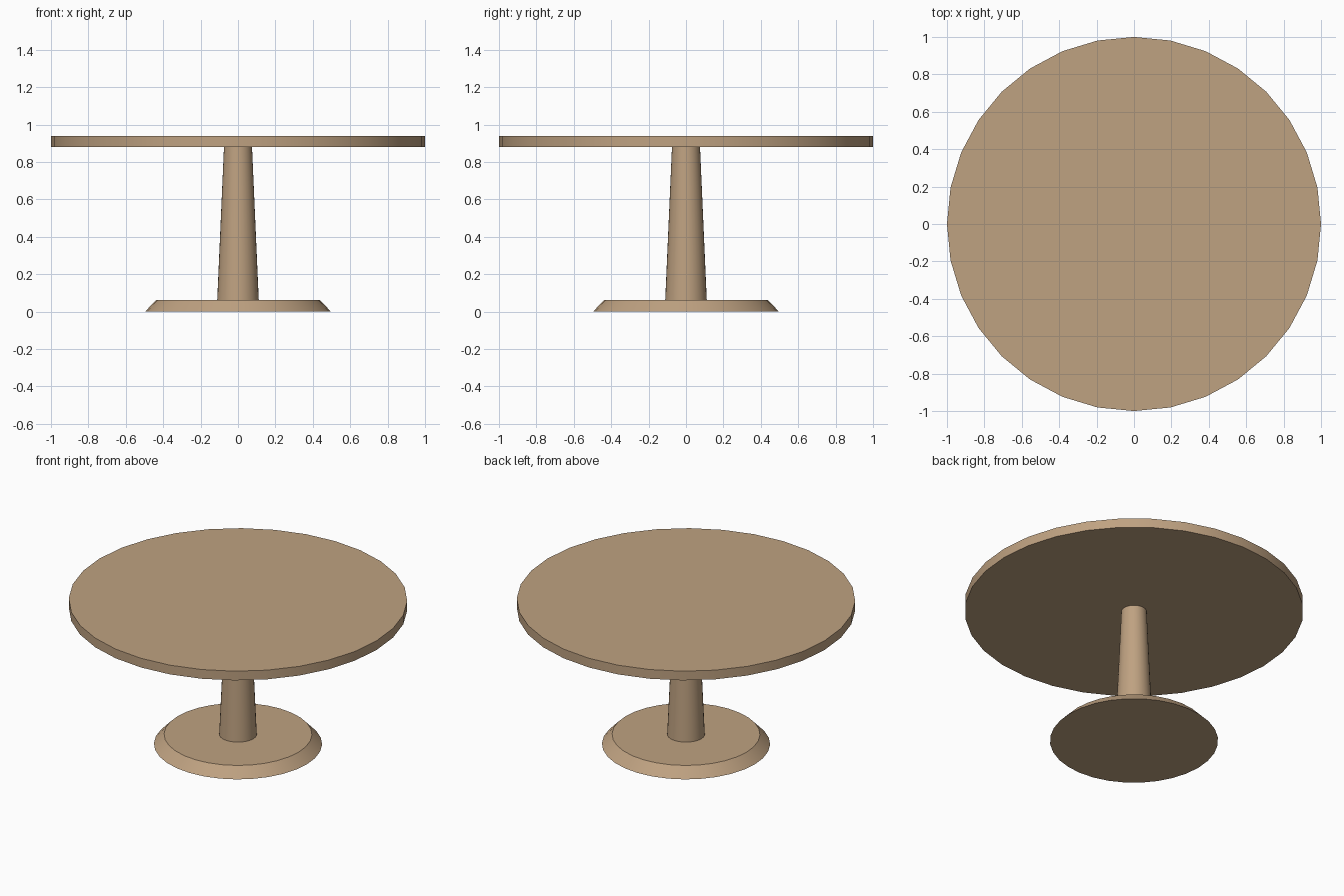
import bpy
import math

if "Cube" in bpy.data.objects:
    bpy.data.objects.remove(bpy.data.objects["Cube"])

wood = bpy.data.materials.new("wood")
wood.diffuse_color = (0.52, 0.36, 0.22, 1.0)
wood.use_nodes = True
wood.node_tree.nodes["Principled BSDF"].inputs["Base Color"].default_value = wood.diffuse_color


def turned_part(name, r_bottom, r_top, z_bottom, z_top, sides=32):
    """Round part with its own bottom and top radius."""
    bpy.ops.mesh.primitive_cone_add(
        vertices=sides, radius1=r_bottom, radius2=r_top,
        depth=z_top - z_bottom, location=(0, 0, (z_bottom + z_top) / 2))
    obj = bpy.context.object
    obj.name = name
    obj.data.materials.append(wood)
    bpy.ops.object.shade_smooth_by_angle(angle=math.radians(30))
    return obj


# Bevelled foot, tapered column, round top
turned_part("base", 0.497, 0.437, 0.0, 0.063)
turned_part("column", 0.111, 0.075, 0.063, 0.88)
turned_part("table_top", 1.0, 1.0, 0.88, 0.94)
